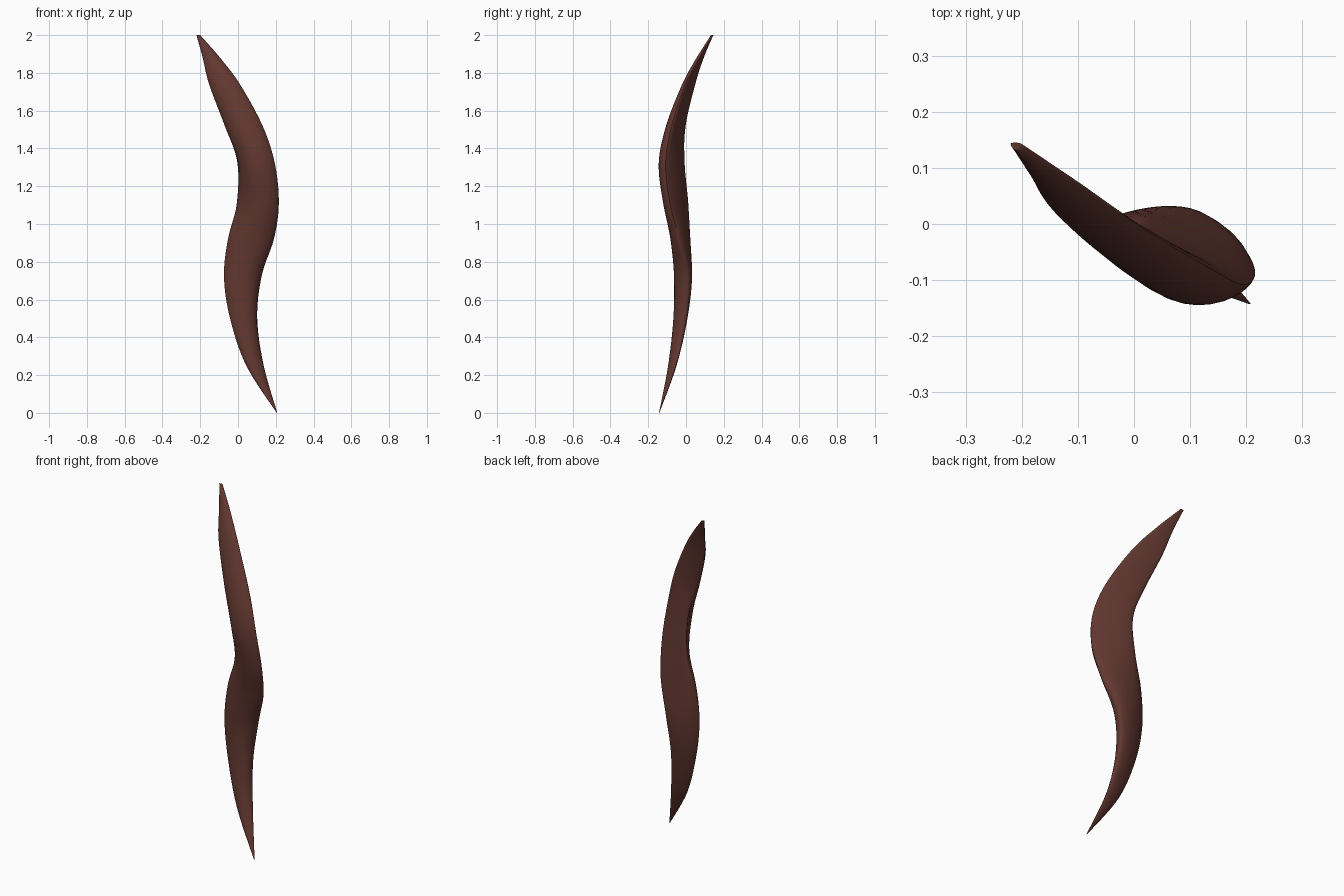
import bpy
import bmesh
import math
from mathutils import Vector

cube = bpy.data.objects.get("Cube")
if cube:
    bpy.data.objects.remove(cube, do_unlink=True)

# Stations along the strand: height, then x, y of the left edge,
# front ridge, right edge and back crown
STATIONS = [
    (0, .205, -.142, .206, -.143, .208, -.142, .206, -.141),
    (.25, .044, -.073, .09, -.094, .136, -.058, .095, -.052),
    (.5, -.042, -.035, .045, -.066, .1, -.014, .045, .006),
    (.72, -.074, -.02, .04, -.063, .122, -.002, .045, .031),
    (.92, -.053, -.018, .075, -.082, .19, -.038, .06, .022),
    (1.11, .0, -.017, .1, -.114, .216, -.085, .07, .002),
    (1.32, .003, -.028, .07, -.136, .195, -.108, .065, -.022),
    (1.52, -.07, -.007, .01, -.098, .13, -.076, .03, -.022),
    (1.74, -.153, .046, -.085, -.014, .01, -.004, -.07, .034),
    (1.88, -.187, .092, -.14, .058, -.095, .07, -.138, .088),
    (2, -.22, .143, -.21, .132, -.2, .142, -.21, .145),
]
STEPS = 8       # rings between stations
HALF = 16       # points on each half of a ring


def spline(a, b, c, d, t):
    """Smooth value between b and c."""
    return b + (c - a) * t / 2 + (a * 2 - b * 5 + c * 4 - d) * t**2 / 2 \
        + (b * 3 - a - c * 3 + d) * t**3 / 2


def station_at(i, t):
    last = len(STATIONS) - 1
    rows = [STATIONS[min(max(i + k, 0), last)] for k in (-1, 0, 1, 2)]
    return [spline(*values, t) for values in zip(*rows)]


def ring_points(row):
    """Lens-shaped ring: softly ridged front, rounded back."""
    z = row[0]
    left, ridge, right, crown = [Vector((row[k], row[k + 1], z)) for k in (1, 3, 5, 7)]
    middle, reach = (left + right) / 2, (right - left) / 2
    points = []
    for bulge, sign, power in ((ridge - middle, -1, 1.35), (crown - middle, 1, 1)):
        for k in range(HALF):
            angle = math.pi * k / HALF
            points.append(middle + reach * (sign * math.cos(angle))
                          + bulge * math.sin(angle) ** power)
    return points


# Twisting strand lofted through the rings
bm = bmesh.new()
rows = [station_at(i, s / STEPS) for i in range(len(STATIONS) - 1) for s in range(STEPS)]
rows.append(list(STATIONS[-1]))
rings = [[bm.verts.new(p) for p in ring_points(row)] for row in rows]
for low, high in zip(rings, rings[1:]):
    for k in range(len(low)):
        n = (k + 1) % len(low)
        bm.faces.new((low[k], low[n], high[n], high[k]))
bm.faces.new(rings[0][::-1])
bm.faces.new(rings[-1])
bmesh.ops.recalc_face_normals(bm, faces=bm.faces)

mesh = bpy.data.meshes.new("hair_strand")
bm.to_mesh(mesh)
bm.free()
strand = bpy.data.objects.new("hair_strand", mesh)
bpy.context.collection.objects.link(strand)

# Reddish brown colour
brown = bpy.data.materials.new("reddish_brown")
brown.use_nodes = True
colour = (.12, .038, .029, 1)
brown.diffuse_color = colour
brown.node_tree.nodes["Principled BSDF"].inputs["Base Color"].default_value = colour
mesh.materials.append(brown)

# Smooth shading with sharp end caps
bpy.ops.object.select_all(action='DESELECT')
strand.select_set(True)
bpy.context.view_layer.objects.active = strand
bpy.ops.object.shade_smooth_by_angle(angle=math.radians(50))
